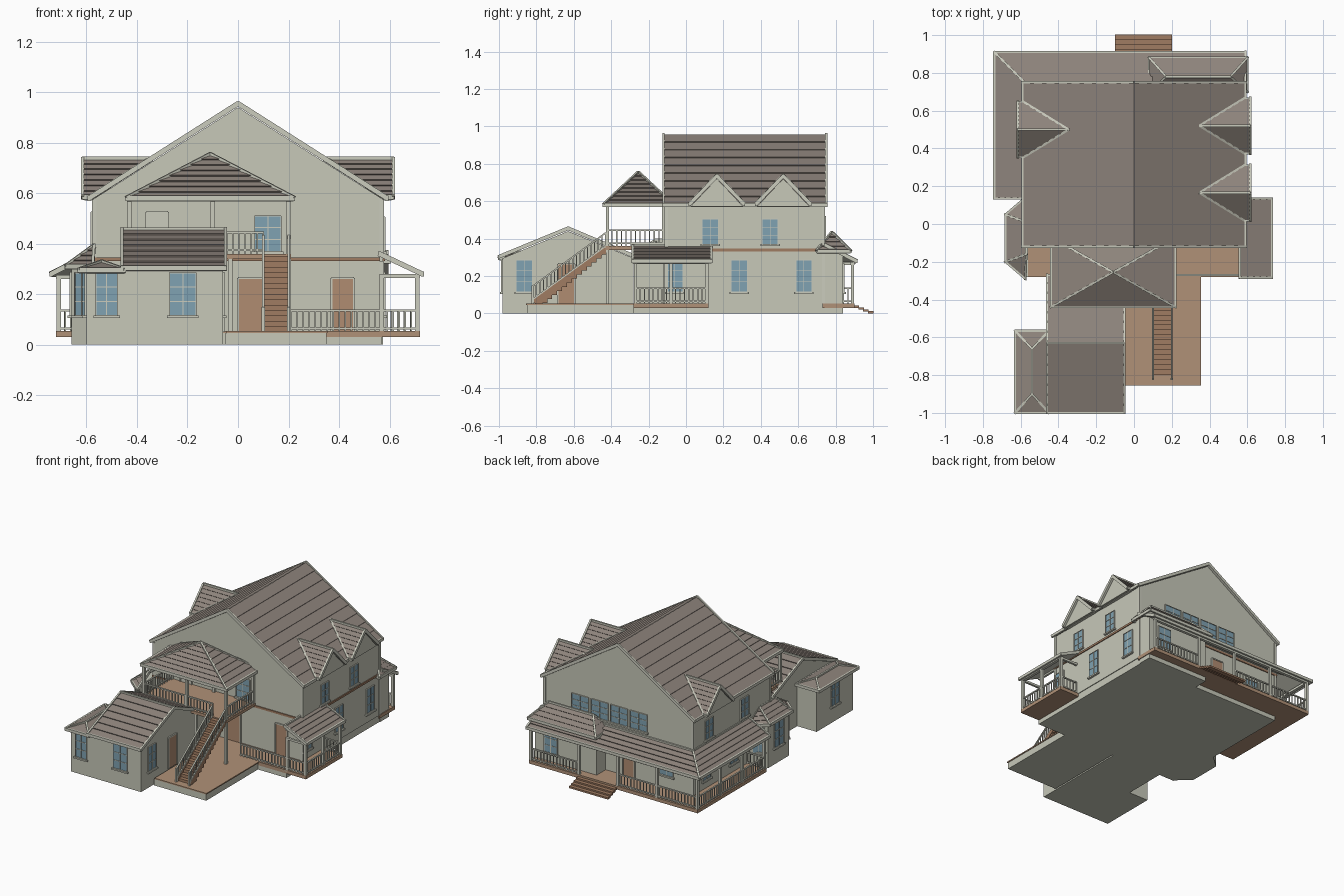
import bpy, bmesh
from math import radians
from mathutils import Vector, Matrix
from mathutils.geometry import normal

if "Cube" in bpy.data.objects:
    bpy.data.objects.remove(bpy.data.objects["Cube"], do_unlink=True)


def material(name, *rgb):
    lin = [((c / 255 + 0.055) / 1.055) ** 2.4 for c in rgb] + [1]
    m = bpy.data.materials.new(name)
    m.use_nodes = True
    m.diffuse_color = lin
    m.node_tree.nodes["Principled BSDF"].inputs["Base Color"].default_value = lin
    return m


WALL = material("cream_wall", 199, 200, 185)
TRIM = material("pale_trim", 203, 204, 190)
ROOF = material("grey_brown_shingle", 142, 132, 124)
WOOD = material("deck_wood", 176, 145, 119)
STAIR = material("stair_wood", 160, 124, 98)
GLASS = material("blue_glass", 128, 162, 178)
DOOR = material("door_brown", 176, 140, 113)


def finish(name, bm, *mats):
    me = bpy.data.meshes.new(name)
    bm.to_mesh(me)
    bm.free()
    for m in mats:
        me.materials.append(m)
    ob = bpy.data.objects.new(name, me)
    bpy.context.collection.objects.link(ob)
    return ob


def add_box(bm, x0, x1, y0, y1, z0, z1, frame=Matrix(), mat=0):
    m = Matrix.Translation(((x0 + x1) / 2, (y0 + y1) / 2, (z0 + z1) / 2))
    m = frame @ m @ Matrix.Diagonal((x1 - x0, y1 - y0, z1 - z0, 1))
    for v in bmesh.ops.create_cube(bm, size=1, matrix=m)["verts"]:
        for f in v.link_faces:
            f.material_index = mat


def add_beam(bm, a, b, w, h):
    a, b = Vector(a), Vector(b)
    d = b - a
    m = Matrix.Translation((a + b) / 2) @ d.to_track_quat("X", "Z").to_matrix().to_4x4()
    bmesh.ops.create_cube(bm, size=1, matrix=m @ Matrix.Diagonal((d.length + w * 0.5, w, h, 1)))


def boxes(name, mat, *sizes):
    bm = bmesh.new()
    for s in sizes:
        add_box(bm, *s)
    return finish(name, bm, mat)


def prism(name, pts, axis, a, b, mat=WALL):
    place = {"x": lambda p, q, t: (t, p, q), "y": lambda p, q, t: (p, t, q),
             "z": lambda p, q, t: (p, q, t)}[axis]
    bm = bmesh.new()
    ends = [[bm.verts.new(place(p, q, t)) for p, q in pts] for t in (a, b)]
    for e in ends:
        bm.faces.new(e)
    for i in range(len(pts)):
        bm.faces.new((ends[0][i - 1], ends[0][i], ends[1][i], ends[1][i - 1]))
    bmesh.ops.recalc_face_normals(bm, faces=bm.faces)
    return finish(name, bm, mat)


def roof(name, polys, dz=0.022, ridge_trim=True):
    """Slopes laid in overlapping shingle courses, with soffit and edge trim."""
    out, edges = bmesh.new(), {}
    for poly in polys:
        pts = [Vector(p) for p in poly]
        n = normal(pts)
        if n.z < 0:
            pts.reverse()
            n = -n
        z0, z1 = min(p.z for p in pts), max(p.z for p in pts)
        cut = bmesh.new()
        cut.faces.new([cut.verts.new(p) for p in pts])
        k = max(1, round((z1 - z0) / dz))
        for i in range(1, k):
            bmesh.ops.bisect_plane(cut, geom=cut.verts[:] + cut.edges[:] + cut.faces[:], dist=1e-6,
                                   plane_co=(0, 0, z0 + (z1 - z0) * i / k), plane_no=(0, 0, 1))
        for f in cut.faces:
            base = [v.co.copy() for v in f.verts]
            low = min(c.z for c in base) + 1e-4
            top = [out.verts.new(c + n * (0.007 if c.z < low else 0.001)) for c in base]
            out.faces.new(top)
            for i, c in enumerate(base):
                if c.z < low and base[i - 1].z < low:
                    out.faces.new((top[i], top[i - 1], out.verts.new(base[i - 1]), out.verts.new(c)))
        cut.free()
        under = [out.verts.new(p - Vector((0, 0, 0.012))) for p in reversed(pts)]
        out.faces.new(under).material_index = 1
        for a, b in zip(pts, pts[1:] + pts[:1]):
            if ridge_trim or min(a.z, b.z) < z1 - 1e-4:
                edges[frozenset((tuple(a), tuple(b)))] = (a, b)
    finish(name, out, ROOF, TRIM)
    bm = bmesh.new()
    for a, b in edges.values():
        add_beam(bm, a, b, 0.012, 0.02)
    finish(name + "_trim", bm, TRIM)


def hip_roof(name, x0, x1, y0, y1, z0, ra, rb, z1):
    a, b, c, d = (x0, y0, z0), (x1, y0, z0), (x1, y1, z0), (x0, y1, z0)
    p, q = (*ra, z1), (*rb, z1)
    if ra == rb:
        roof(name, [(a, b, p), (b, c, p), (c, d, p), (d, a, p)])
    elif ra[0] == rb[0]:
        roof(name, [(a, b, p), (b, c, q, p), (c, d, q), (d, a, p, q)])
    else:
        roof(name, [(a, b, q, p), (b, c, q), (c, d, p, q), (d, a, p)])


def window(name, x, y, z, ang, w=0.085, h=0.17, cols=2, rows=3):
    m = Matrix.Translation((x, y, z)) @ Matrix.Rotation(radians(ang - 90), 4, "Z")
    bm, t = bmesh.new(), 0.004
    add_box(bm, -w / 2, w / 2, -0.004, 0.004, 0, h, m, 1)
    for i in range(cols + 1):
        u = -w / 2 + w * i / cols
        add_box(bm, u - t / 2, u + t / 2, 0, 0.008, 0, h, m)
    for i in range(rows + 1):
        add_box(bm, -w / 2, w / 2, 0, 0.007, h * i / rows - t / 2, h * i / rows + t / 2, m)
    add_box(bm, -w / 2 - 0.01, w / 2 + 0.01, 0, 0.015, -0.01, 0, m)
    finish(name, bm, TRIM, GLASS)


def door(name, x, y, z, ang, w=0.09, h=0.215, mat=DOOR):
    m = Matrix.Translation((x, y, z)) @ Matrix.Rotation(radians(ang - 90), 4, "Z")
    bm = bmesh.new()
    add_box(bm, -w / 2, w / 2, -0.004, 0.005, 0, h, m)
    for s in (-1, 1):
        add_box(bm, s * w / 2 - 0.004, s * w / 2 + 0.004, 0, 0.009, 0, h, m, 1)
    add_box(bm, -w / 2, w / 2, 0, 0.009, h - 0.004, h + 0.004, m, 1)
    finish(name, bm, mat, TRIM)


def posts(name, spots, z0, z1, r=0.009):
    boxes(name, TRIM, *[(x - r, x + r, y - r, y + r, z0, z1) for x, y in spots])


def railing(name, path, h=0.085):
    bm = bmesh.new()
    for a, b in zip(path, path[1:]):
        a, b = Vector(a), Vector(b)
        for z in (0.015, h):
            add_beam(bm, a + Vector((0, 0, z)), b + Vector((0, 0, z)), 0.01, 0.008)
        n = max(2, round((b - a).length / 0.024))
        for i in range(n + 1):
            x, y, z = a.lerp(b, i / n)
            add_box(bm, x - 0.003, x + 0.003, y - 0.003, y + 0.003, z, z + h)
    finish(name, bm, TRIM)


# Foundations and decks
boxes("foundation", WALL, (-0.57, 0.57, -0.28, 0.74, 0, 0.05), (0.1, 0.575, 0.74, 0.84, 0, 0.05),
      (-0.45, -0.06, -0.98, -0.28, 0, 0.05), (-0.6, -0.45, -0.98, -0.58, 0, 0.05),
      (-0.05, 0.35, -0.85, -0.28, 0, 0.046))
boxes("ground_decks", WOOD, (-0.045, 0.355, -0.855, -0.28, 0.046, 0.054),
      (0.2, 0.72, -0.28, -0.11, 0.03, 0.054), (0.57, 0.72, -0.11, 0.12, 0.03, 0.054),
      (-0.56, 0.2, -0.28, -0.11, 0.046, 0.054), (-0.72, -0.57, 0.14, 0.9, 0.03, 0.054),
      (-0.57, 0.58, 0.73, 0.9, 0.03, 0.054))
boxes("back_steps", STAIR, *[(-0.1, 0.2, 0.895 + i * 0.026, 0.925 + i * 0.026, 0.03 - i * 0.01, 0.042 - i * 0.01)
                             for i in range(4)])

# Main house
prism("main_walls", [(-0.575, 0.05), (0.575, 0.05), (0.575, 0.575), (0, 0.94), (-0.575, 0.575)], "y", -0.11, 0.74)
boxes("belt_course", STAIR, (-0.581, 0.581, -0.116, 0.746, 0.332, 0.346))
posts("corner_boards", [(sx * 0.57, y) for sx in (-1, 1) for y in (-0.105, 0.735)], 0.05, 0.575)
roof("main_roof", [[(s * 0.59, -0.12, 0.58), (s * 0.59, 0.75, 0.58), (0, 0.75, 0.955), (0, -0.12, 0.955)]
                   for s in (-1, 1)], 0.042, False)
for name, s, y in (("right_front_dormer", 1, 0.165), ("right_back_dormer", 1, 0.52), ("left_dormer", -1, 0.5)):
    prism(name + "_gable", [(y - 0.14, 0.572), (y + 0.14, 0.572), (y, 0.72)], "x", s * 0.5, s * 0.607)
    roof(name + "_roof", [[(s * 0.615, y + e, 0.585), (s * 0.615, y, 0.735), (s * 0.346, y, 0.735),
                           (s * 0.582, y + e, 0.585)] for e in (-0.145, 0.145)])

# Front wing with side extension
prism("wing_walls", [(-0.98, 0.05), (-0.28, 0.05), (-0.28, 0.295), (-0.63, 0.44), (-0.98, 0.295)], "x", -0.45, -0.06)
roof("wing_roof", [[(-0.46, y, 0.303), (-0.05, y, 0.303), (-0.05, -0.63, 0.455), (-0.46, -0.63, 0.455)]
                   for y in (-1, -0.27)])
boxes("extension_walls", WALL, (-0.6, -0.45, -0.98, -0.58, 0.05, 0.29))
hip_roof("extension_roof", -0.63, -0.45, -1, -0.565, 0.295, (-0.54, -0.9), (-0.54, -0.66), 0.327)

# Side bay
prism("bay_walls", [(-0.57, 0.12), (-0.66, 0.04), (-0.66, -0.19), (-0.57, -0.27)], "z", 0, 0.315)
e0, e1, e2, e3 = [(-0.575, 0.14, 0.31), (-0.68, 0.05, 0.31), (-0.68, -0.2, 0.31), (-0.575, -0.29, 0.31)]
t0, t1 = (-0.57, 0.01, 0.39), (-0.57, -0.16, 0.39)
roof("bay_roof", [(e0, e1, t0), (e1, e2, t1, t0), (e2, e3, t1)])

# Balcony with canopy and outside stair
boxes("balcony_deck", WOOD, (-0.44, 0.21, -0.43, -0.11, 0.34, 0.36))
posts("canopy_posts", [(x, y) for x in (-0.43, -0.1, 0.2) for y in (-0.42, -0.12)], 0.36, 0.58)
posts("balcony_posts", [(0.2, -0.42), (-0.03, -0.42)], 0.05, 0.34)
hip_roof("canopy_roof", -0.44, 0.22, -0.44, -0.07, 0.58, (-0.11, -0.255), (-0.11, -0.255), 0.752)
railing("balcony_front_rail", [(-0.43, -0.12, 0.36), (-0.43, -0.42, 0.36), (0.1, -0.42, 0.36)])
railing("balcony_side_rail", [(0.2, -0.42, 0.36), (0.2, -0.12, 0.36)])
STEPS = 14
boxes("stair_treads", STAIR, *[(0.1, 0.2, -0.8 + i * 0.0264, -0.768 + i * 0.0264, 0.035 + i * 0.0215,
                                0.072 + i * 0.0215) for i in range(STEPS)])
bm = bmesh.new()
for x in (0.1, 0.2):
    add_beam(bm, (x, -0.81, 0.06), (x, -0.43, 0.345), 0.008, 0.03)
    railing("stair_rail", [(x, -0.82, 0.06), (x, -0.43, 0.345)])
finish("stair_stringers", bm, STAIR)
posts("stair_newels", [(0.1, -0.82), (0.2, -0.82)], 0.05, 0.15, 0.006)

# Right side porch
roof("side_porch_roof", [[(0.73, -0.285, 0.28), (0.73, 0.135, 0.28), (0.56, 0.135, 0.36), (0.56, -0.285, 0.36)]], 0.016)
posts("side_porch_posts", [(0.71, -0.27), (0.71, -0.08), (0.71, 0.11), (0.57, -0.27)], 0.05, 0.28)
boxes("side_porch_beams", TRIM, (0.7, 0.72, -0.28, 0.12, 0.265, 0.28), (0.57, 0.72, -0.28, -0.265, 0.265, 0.28),
      (0.57, 0.72, 0.1, 0.115, 0.265, 0.28), (0.56, 0.575, -0.28, -0.11, 0.33, 0.348))
railing("side_porch_rail", [(0.21, -0.27, 0.05), (0.71, -0.27, 0.05), (0.71, 0.11, 0.05), (0.58, 0.11, 0.05)])

# Wraparound back porch
k0, k1 = (-0.74, 0.91, 0.28), (-0.575, 0.745, 0.365)
roof("back_porch_roof", [[(-0.74, 0.135, 0.28), k0, k1, (-0.575, 0.135, 0.365)],
                         [k0, (0.59, 0.91, 0.28), (0.59, 0.745, 0.365), k1]], 0.018)
boxes("back_porch_beams", TRIM, (-0.72, -0.7, 0.145, 0.9, 0.26, 0.276), (-0.72, 0.58, 0.88, 0.9, 0.26, 0.276),
      (-0.72, -0.57, 0.145, 0.16, 0.26, 0.276))
posts("back_porch_posts", [(-0.71, y) for y in (0.155, 0.4, 0.64)]
      + [(x, 0.89) for x in (-0.71, -0.4, -0.1, 0.2, 0.57)], 0.05, 0.275)
railing("back_porch_long_rail", [(-0.58, 0.155, 0.05), (-0.71, 0.155, 0.05), (-0.71, 0.89, 0.05), (-0.1, 0.89, 0.05)])
railing("back_porch_short_rail", [(0.2, 0.89, 0.05), (0.57, 0.89, 0.05)])
boxes("back_room_walls", WALL, (0.1, 0.575, 0.73, 0.84, 0.05, 0.335))
hip_roof("back_room_roof", 0.08, 0.6, 0.7, 0.88, 0.332, (0.17, 0.78), (0.51, 0.78), 0.43)

# Windows
window("wing_front_window", -0.218, -0.98, 0.115, -90, 0.105)
window("extension_front_window", -0.52, -0.98, 0.115, -90)
window("extension_side_window", -0.6, -0.78, 0.115, 180)
window("wing_side_window", -0.06, -0.865, 0.115, 0)
window("balcony_window", 0.118, -0.11, 0.37, -90, 0.105, 0.14)
for y in (0.13, 0.45):
    window("right_upper_window", 0.575, y, 0.37, 0, 0.085, 0.135)
for y in (-0.06, 0.285, 0.63):
    window("right_lower_window", 0.575, y, 0.115, 0)
for y in (0.18, 0.57):
    window("left_upper_window", -0.575, y, 0.39, 180, 0.085, 0.135)
for y in (0.3, 0.6):
    window("left_lower_window", -0.575, y, 0.115, 180)
window("bay_front_window", -0.615, -0.23, 0.115, -133, 0.075)
window("bay_middle_window", -0.66, -0.075, 0.115, 180, 0.1)
window("bay_back_window", -0.615, 0.08, 0.115, 132, 0.075)
for i in range(4):
    window("back_upper_window", -0.155 + i * 0.15, 0.74, 0.4, 90, 0.13, 0.12)
window("back_room_window", 0.45, 0.84, 0.115, 90, 0.1, 0.15)
window("back_wall_window", -0.37, 0.74, 0.14, 90, 0.1, 0.08, 2, 2)

# Doors
door("front_door", 0.05, -0.11, 0.05, -90, 0.1)
door("porch_door", 0.415, -0.11, 0.05, -90)
door("balcony_door", -0.32, -0.11, 0.36, -90, 0.085, 0.165, TRIM)
door("wing_door", -0.06, -0.64, 0.05, 0)
door("back_door", -0.08, 0.74, 0.05, 90)
